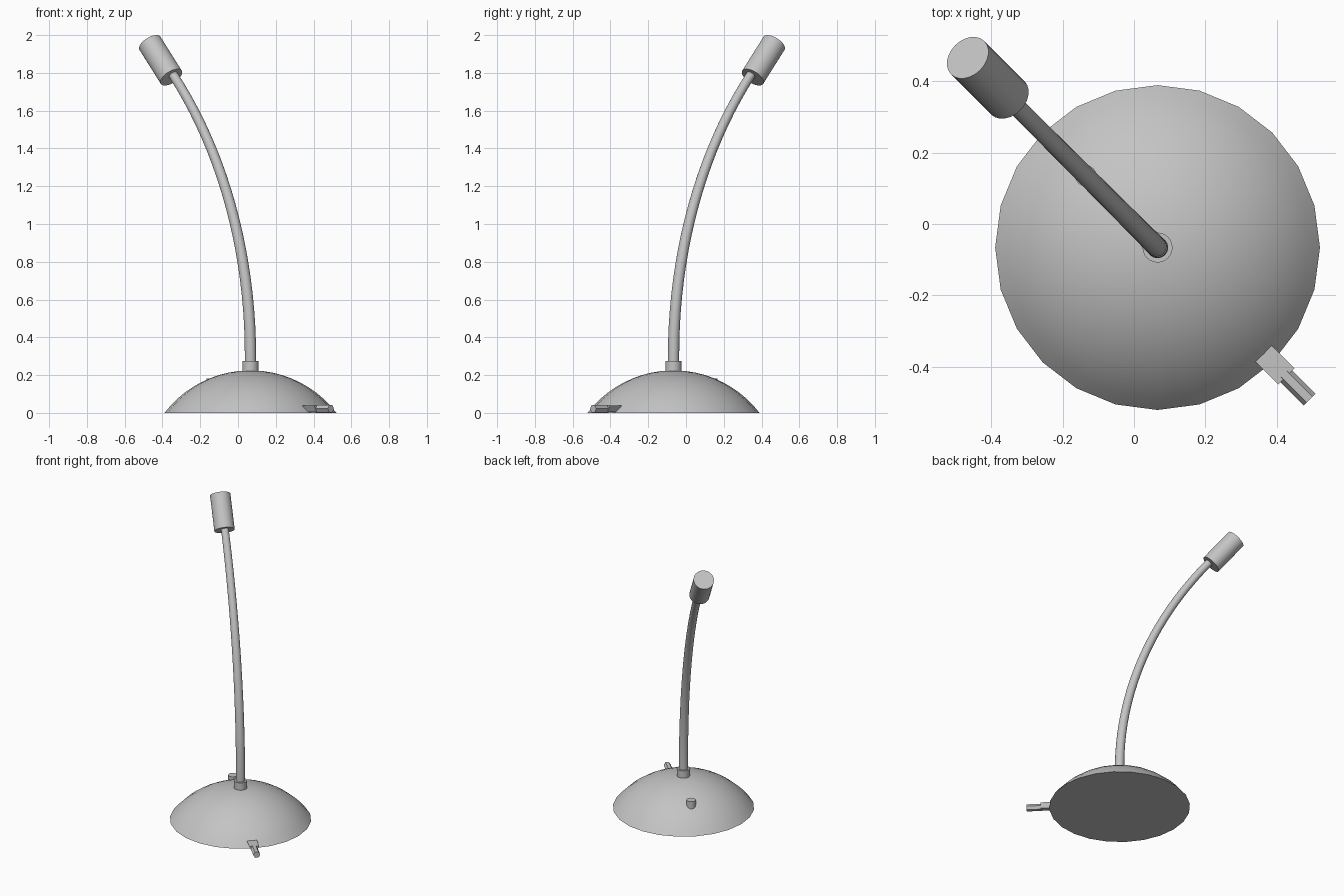
import bpy, bmesh
from math import sin, cos, pi, radians, sqrt, asin

if "Cube" in bpy.data.objects:
    bpy.data.objects.remove(bpy.data.objects["Cube"])

grey = bpy.data.materials.new("light grey")
grey.use_nodes = True
grey.diffuse_color = (0.55, 0.55, 0.55, 1)
grey.node_tree.nodes["Principled BSDF"].inputs["Base Color"].default_value = (0.55, 0.55, 0.55, 1)


def add_part(name, bm, smooth=35):
    """Local +x is the direction the arm leans; the whole lamp is turned to the diagonal."""
    bmesh.ops.recalc_face_normals(bm, faces=bm.faces)
    mesh = bpy.data.meshes.new(name)
    bm.to_mesh(mesh)
    bm.free()
    mesh.materials.append(grey)
    ob = bpy.data.objects.new(name, mesh)
    bpy.context.collection.objects.link(ob)
    ob.location = (0.066, -0.066, 0)
    ob.rotation_euler.z = radians(135)
    if smooth:
        bpy.ops.object.select_all(action='DESELECT')
        ob.select_set(True)
        bpy.context.view_layer.objects.active = ob
        bpy.ops.object.shade_smooth_by_angle(angle=radians(smooth))
    return ob


def loft(name, rings, sides=24, phase=0.0, smooth=35):
    """Skin rings of (x, z, tilt from vertical, radius) and cap both ends."""
    bm = bmesh.new()
    loops = []
    for x, z, tilt, r in rings:
        angles = [phase + 2 * pi * i / sides for i in range(sides)]
        loops.append([bm.verts.new((x + r * cos(t) * cos(tilt), r * sin(t), z - r * cos(t) * sin(tilt)))
                      for t in angles])
    for a, b in zip(loops, loops[1:]):
        for i in range(sides):
            j = (i + 1) % sides
            bm.faces.new((a[i], a[j], b[j], b[i]))
    bm.faces.new(loops[0])
    bm.faces.new(loops[-1])
    return add_part(name, bm, smooth)


# Base: a spherical cap
base_r, base_h = 0.455, 0.225
ball = (base_r ** 2 + base_h ** 2) / (2 * base_h)
edge = asin(base_r / ball)
steps = 10
loft("base_dome", [(0, ball * cos(a) - ball + base_h, 0, ball * sin(a))
                   for a in (edge * (1 - i / (steps + 0.3)) for i in range(steps + 1))])

# Collar and switch button
loft("collar", [(0, 0.2, 0, 0.042), (0, 0.275, 0, 0.042)])
loft("switch_button", [(0.285, 0.1, 0, 0.03), (0.285, 0.182, 0, 0.03)], sides=16)

# Arm: short straight foot, then a circular arc with a slight taper
bend, foot, lean = 2.207, 0.3, radians(42.5)
arc = [(0, 0.22, 0, 0.03)]
for i in range(21):
    a = lean * i / 20
    arc.append((bend - bend * cos(a), foot + bend * sin(a), a, 0.03 - 0.005 * i / 20))
loft("arm", arc, sides=16)

# Lamp head
tilt, head_x, head_z = radians(41.6), 0.593, 1.777
loft("lamp_head", [(head_x + d * sin(tilt), head_z + d * cos(tilt), tilt, 0.066) for d in (0, 0.24)])

# Cable socket: block with a narrower underside, and a six-sided plug
bm = bmesh.new()
bmesh.ops.create_cube(bm, size=1)
for v in bm.verts:
    low = v.co.z < 0
    v.co.x = -0.465 + v.co.x * 0.09
    v.co.y *= 0.035 if low else 0.065
    v.co.z = 0.006 if low else 0.04
add_part("cable_socket", bm, smooth=None)
loft("cable_plug", [(-0.5, 0.022, -pi / 2, 0.023), (-0.602, 0.022, -pi / 2, 0.023)],
     sides=6, phase=pi / 6, smooth=None)
